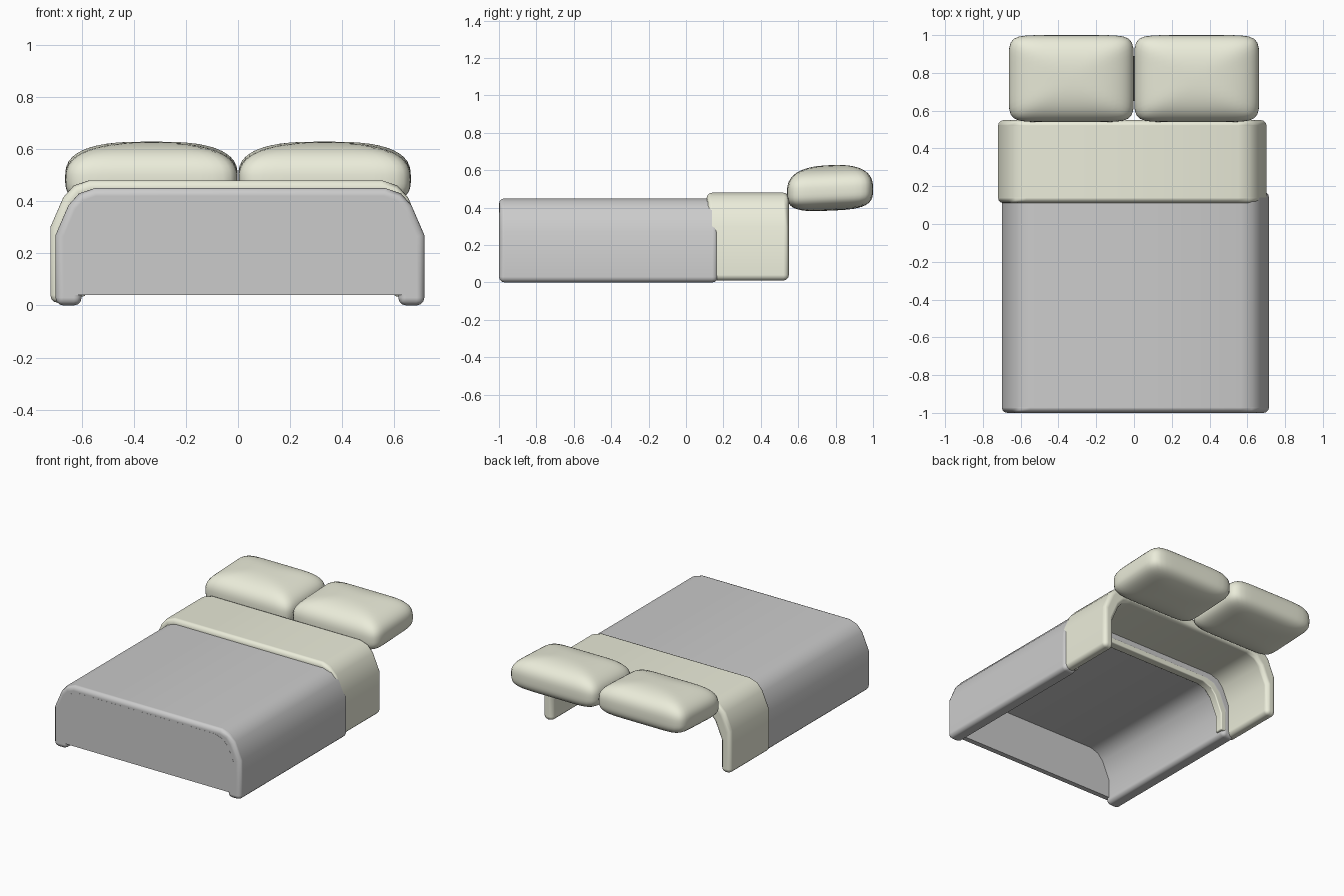
import bpy, bmesh

if "Cube" in bpy.data.objects:
    bpy.data.objects.remove(bpy.data.objects["Cube"])

cream = bpy.data.materials.new("cream_fabric")
cream.diffuse_color = (0.83, 0.84, 0.70, 1)
cream.use_nodes = True
cream.node_tree.nodes["Principled BSDF"].inputs["Base Color"].default_value = cream.diffuse_color


def add_object(name, bm, mat=None, bevel=0, smooth=True):
    bmesh.ops.recalc_face_normals(bm, faces=bm.faces[:])
    for f in bm.faces:
        f.smooth = smooth
    me = bpy.data.meshes.new(name)
    bm.to_mesh(me)
    bm.free()
    ob = bpy.data.objects.new(name, me)
    bpy.context.collection.objects.link(ob)
    if mat:
        me.materials.append(mat)
    if bevel:
        mod = ob.modifiers.new("soft_edges", 'BEVEL')
        mod.width = bevel
        mod.segments = 3
        mod.angle_limit = 0.7
        mod.harden_normals = True
    return ob


def arch(left, right, top, bottom):
    # rounded-shoulder outline: bottom left, over the top, bottom right
    shoulder = [(0, bottom), (0, top - 0.18), (0.05, top - 0.065),
                (0.09, top - 0.02), (0.15, top)]
    return ([(left + x, z) for x, z in shoulder] +
            [(right - x, z) for x, z in reversed(shoulder)])


def extrude_profile(name, pts, y0, y1, mat=None, bevel=0, smooth=True):
    bm = bmesh.new()
    face = bm.faces.new([bm.verts.new((x, y0, z)) for x, z in pts])
    ext = bmesh.ops.extrude_face_region(bm, geom=[face], use_keep_orig=True)
    new = [v for v in ext["geom"] if isinstance(v, bmesh.types.BMVert)]
    bmesh.ops.translate(bm, verts=new, vec=(0, y1 - y0, 0))
    return add_object(name, bm, mat, bevel, smooth)


def draped_shell(name, left, right, top, bottom, thick, y0, y1, mat, bevel):
    outer = arch(left, right, top, bottom)
    inner = arch(left + thick, right - thick, top - thick, bottom)
    return extrude_profile(name, outer + inner[::-1], y0, y1, mat, bevel)


# blanket drape and its flat foot panel
draped_shell("blanket", -0.70, 0.715, 0.45, 0.0, 0.1, -1.0, 0.17, None, 0.03)
extrude_profile("blanket_foot_panel", arch(-0.662, 0.677, 0.412, 0.04),
                -1.0005, -0.965, smooth=False)

# folded-over sheet and the thin lining beneath the blanket
draped_shell("folded_sheet", -0.72, 0.702, 0.48, 0.01, 0.075, 0.11, 0.55, cream, 0.03)
draped_shell("sheet_lining", -0.625, 0.64, 0.375, 0.035, 0.04, 0.11, 0.168, cream, 0.008)


# pillows: subdivided cubes puffed into rounded cushions
def pillow(name, side):
    bm = bmesh.new()
    bmesh.ops.create_cube(bm, size=2)
    bmesh.ops.subdivide_edges(bm, edges=bm.edges[:], cuts=13, use_grid_fill=True)
    for v in bm.verts:
        x, y, z = v.co
        n, m = 8, (2.6 if z > 0 else 3.4)
        r = ((abs(x) ** n + abs(y) ** n) ** (m / n) + abs(z) ** m) ** (1 / m)
        x, y, z = x / r, y / r, z / r
        h = z * (0.135 if z > 0 else 0.108)
        v.co = (side * 0.332 + 0.331 * x, 0.77 + 0.23 * y, 0.492 + h + 0.01 * y)
    add_object(name, bm, cream)


pillow("pillow_left", -1)
pillow("pillow_right", 1)
